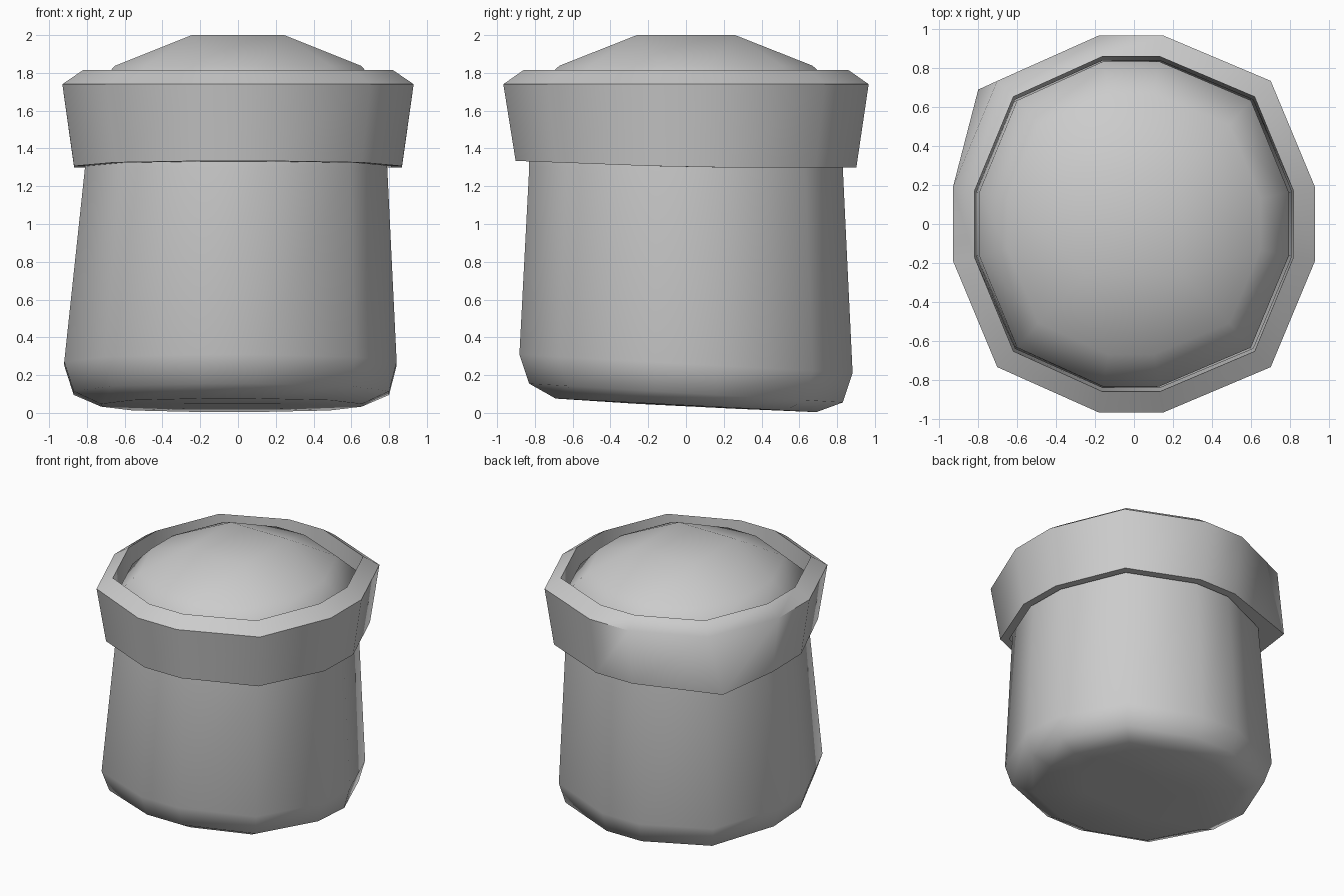
import bpy, bmesh, math

if "Cube" in bpy.data.objects:
    bpy.data.objects.remove(bpy.data.objects["Cube"])

# One quadrant of the irregular twelve-sided cross-section, mirrored to the rest
QUAD = [(1, .195), (.755, .76), (.18, 1)]
PATTERN = (QUAD + [(-x, y) for x, y in reversed(QUAD)]
           + [(-x, -y) for x, y in QUAD] + [(x, -y) for x, y in reversed(QUAD)])


def ring(bm, rx, ry, z, cx=0.0, tilt=0.0):
    out = []
    for px, py in PATTERN:
        shift = -.015 if abs(px) < .3 else 0
        y = ry * py
        out.append(bm.verts.new((cx + shift + rx * px, y, z + tilt * y)))
    return out


def square_ring(bm, rx, ry, z, cx=0.0, tilt=0.0):
    # Twelve vertices gathered into four corners, for grid-style caps
    sgn = lambda v: 1 if v > 0 else -1
    return [bm.verts.new((cx + rx * sgn(px), ry * sgn(py), z + tilt * ry * sgn(py)))
            for px, py in PATTERN]


def bridge(bm, a, b):
    n = len(a)
    for i in range(n):
        j = (i + 1) % n
        bm.faces.new((a[i], a[j], b[j], b[i]))


def finish(bm, name, angle):
    bmesh.ops.remove_doubles(bm, verts=bm.verts, dist=1e-4)
    bmesh.ops.recalc_face_normals(bm, faces=bm.faces)
    me = bpy.data.meshes.new(name)
    bm.to_mesh(me)
    bm.free()
    ob = bpy.data.objects.new(name, me)
    bpy.context.collection.objects.link(ob)
    bpy.ops.object.select_all(action='DESELECT')
    ob.select_set(True)
    bpy.context.view_layer.objects.active = ob
    bpy.ops.object.shade_smooth_by_angle(angle=math.radians(angle))
    return ob


# Body: tilted rounded base, tapering wall and domed top
bm = bmesh.new()
rings = [
    square_ring(bm, .25, .26, .035, -.03, -.05),
    ring(bm, .69, .69, .04, -.035, -.052),
    ring(bm, .835, .83, .105, -.035, -.06),
    ring(bm, .88, .882, .26, -.04, -.055),
    ring(bm, .80, .83, 1.30, -.01),
    ring(bm, .795, .835, 1.69),
    ring(bm, .65, .67, 1.838),
    square_ring(bm, .245, .26, 2.0),
]
for a, b in zip(rings, rings[1:]):
    bridge(bm, a, b)
for cap in (rings[0], rings[-1]):
    bm.faces.new([cap[i] for i in (1, 4, 7, 10)])
finish(bm, "jar_body", 75)

# Collar: thick flared band with a bevelled upper rim
bm = bmesh.new()
rings = [
    ring(bm, .81, .84, 1.30),
    ring(bm, .868, .902, 1.30),
    ring(bm, .93, .967, 1.74),
    ring(bm, .82, .86, 1.815),
]
for a, b in zip(rings, rings[1:] + rings[:1]):
    bridge(bm, a, b)
# Lower edge lifts toward the front; one back corner is pushed out
for v in rings[0] + rings[1]:
    v.co.z += .038 * max(0, -v.co.y)
rings[1][4].co.x, rings[1][4].co.y = -.80, .69
finish(bm, "collar_band", 60)
